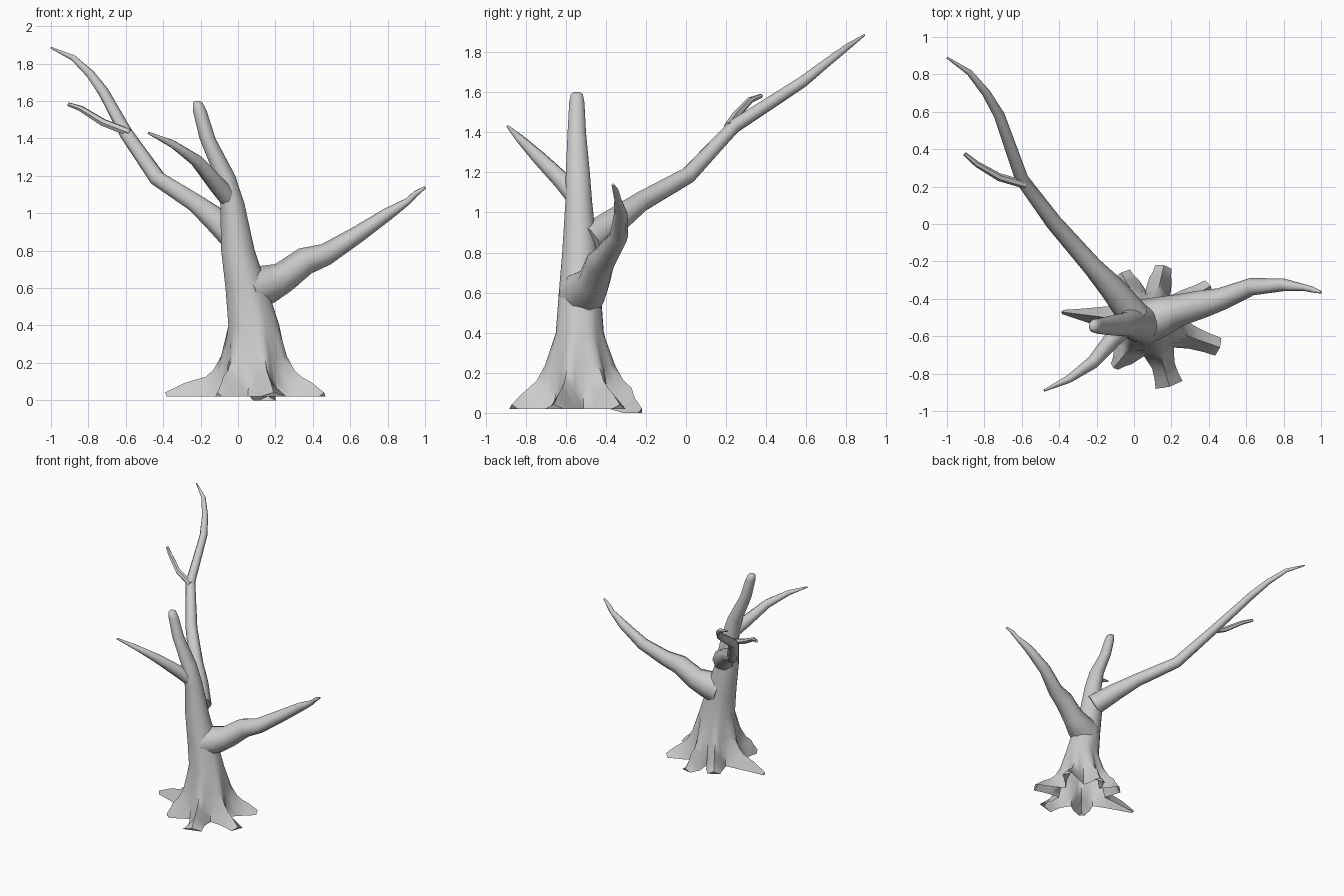
import bpy, bmesh, math
from mathutils import Vector

if "Cube" in bpy.data.objects:
    bpy.data.objects.remove(bpy.data.objects["Cube"])


def finish(name, bm, angle=50):
    bmesh.ops.recalc_face_normals(bm, faces=bm.faces)
    me = bpy.data.meshes.new(name)
    bm.to_mesh(me)
    bm.free()
    ob = bpy.data.objects.new(name, me)
    bpy.context.collection.objects.link(ob)
    bpy.ops.object.select_all(action='DESELECT')
    ob.select_set(True)
    bpy.context.view_layer.objects.active = ob
    bpy.ops.object.shade_smooth_by_angle(angle=math.radians(angle))
    return ob


def bridge(bm, a, b):
    n = len(a)
    for i in range(n):
        j = (i + 1) % n
        bm.faces.new((a[i], a[j], b[j], b[i]))


def limb(name, path, sides=8):
    """Tapered tube along (x, y, z, radius) points."""
    bm = bmesh.new()
    pts = [Vector(p[:3]) for p in path]
    rings = []
    for i, p in enumerate(pts):
        t = (pts[min(i + 1, len(pts) - 1)] - pts[max(i - 1, 0)]).normalized()
        u = t.cross(Vector((0, 0, 1))).normalized()
        v = u.cross(t)
        r = path[i][3]
        rings.append([bm.verts.new(p + r * (math.cos(a) * u + math.sin(a) * v))
                      for a in (2 * math.pi * k / sides for k in range(sides))])
    for a, b in zip(rings, rings[1:]):
        bridge(bm, a, b)
    bm.faces.new(rings[0])
    bm.faces.new(rings[-1])
    return finish(name, bm)


# Trunk with flared roots, open underneath
C = Vector((0.09, -0.53, 0))
# root tips: x, y, half width at tip, ground height
ROOTS = [(0.41, -0.33, 0.04, 0.02), (0.16, -0.22, 0.045, 0.0),
         (-0.07, -0.26, 0.05, 0.02), (-0.39, -0.47, 0.012, 0.02),
         (-0.11, -0.77, 0.025, 0.02), (0.19, -0.87, 0.075, 0.02),
         (0.46, -0.66, 0.05, 0.02)]
# trunk rings: z, centre x, centre y, radius x, radius y
TRUNK = [(0.4, 0.085, -0.53, 0.137, 0.12), (0.6, 0.045, -0.53, 0.112, 0.105),
         (0.8, 0.0, -0.53, 0.09, 0.088), (1.05, -0.03, -0.535, 0.065, 0.067),
         (1.2, -0.07, -0.54, 0.056, 0.06), (1.4, -0.163, -0.545, 0.043, 0.046),
         (1.55, -0.205, -0.545, 0.037, 0.038), (1.59, -0.215, -0.545, 0.027, 0.03),
         (1.6, -0.218, -0.545, 0.014, 0.015)]

bm = bmesh.new()
info = []
for x, y, w, g in ROOTS:
    d = Vector((x, y, 0)) - C
    info.append((math.atan2(d.y, d.x) % (2 * math.pi), d.length, w, g))

angles = []
for i, (a, *_r) in enumerate(info):
    nxt = info[(i + 1) % len(info)][0]
    gap = (nxt - a) % (2 * math.pi)
    angles += [a - 0.2, a, a + 0.2, a + gap / 2]


def polar(a, r, z, lateral=0.0):
    return C + Vector((r * math.cos(a) - lateral * math.sin(a),
                       r * math.sin(a) + lateral * math.cos(a), z))


rings = [[bm.verts.new((cx + rx * math.cos(a), cy + ry * math.sin(a), z))
          for a in angles] for z, cx, cy, rx, ry in TRUNK]
for a, b in zip(rings, rings[1:]):
    bridge(bm, a, b)
bm.faces.new(rings[-1])

# flare rings: (radius, z) for edge, crest, valley
flare = [((0.168, 0.23), (0.182, 0.235), (0.152, 0.23)),
         ((0.195, 0.11), (0.225, 0.16), (0.163, 0.11))]
prev = rings[0]
for e, c, v in flare:
    ring = [bm.verts.new(polar(a, *(e, c, e, v)[i % 4])) for i, a in enumerate(angles)]
    bridge(bm, prev, ring)
    prev = ring

# ground ring, then each root runs out to its tip
ground = []
for i, (a, R, w, g) in enumerate(info):
    r = 0.235
    ground += [bm.verts.new(polar(a, r, g, -0.062)), bm.verts.new(polar(a, r + 0.03, 0.125)),
               bm.verts.new(polar(a, r, g, 0.062)),
               bm.verts.new(polar(angles[4 * i + 3], 0.18, 0.02))]
bridge(bm, prev, ground)
for i, (a, R, w, g) in enumerate(info):
    last = ground[4 * i:4 * i + 3]
    for f, h, wid in ((0.55, 0.075, (w + 0.055) / 2), (1.0, 0.022, w)):
        r = 0.235 + (R - 0.235) * f
        row = [bm.verts.new(polar(a, r - 0.01, g, -wid)), bm.verts.new(polar(a, r, g + h)),
               bm.verts.new(polar(a, r - 0.01, g, wid))]
        for k in (0, 1):
            bm.faces.new((last[k], last[k + 1], row[k + 1], row[k]))
        last = row
    bm.faces.new(last)
finish("trunk_and_roots", bm, 60)

# Branches
limb("long_back_branch", [
    (0.0, -0.49, 0.86, 0.085), (-0.11, -0.35, 0.96, 0.07), (-0.22, -0.23, 1.05, 0.053),
    (-0.43, 0.01, 1.185, 0.044), (-0.6, 0.24, 1.43, 0.036), (-0.72, 0.58, 1.65, 0.029),
    (-0.79, 0.7, 1.745, 0.023), (-0.88, 0.81, 1.83, 0.016), (-1.0, 0.89, 1.885, 0.005)])
limb("back_twig", [
    (-0.58, 0.21, 1.43, 0.022), (-0.72, 0.25, 1.485, 0.021),
    (-0.84, 0.32, 1.56, 0.016), (-0.905, 0.375, 1.582, 0.011)], 6)
limb("front_left_branch", [
    (-0.04, -0.54, 1.07, 0.052), (-0.11, -0.61, 1.15, 0.047), (-0.22, -0.74, 1.28, 0.035),
    (-0.35, -0.83, 1.37, 0.021), (-0.48, -0.89, 1.43, 0.006)])
limb("right_branch", [
    (0.06, -0.52, 0.59, 0.12), (0.16, -0.49, 0.62, 0.105), (0.24, -0.46, 0.655, 0.085),
    (0.36, -0.43, 0.745, 0.075), (0.47, -0.4, 0.78, 0.06), (0.63, -0.335, 0.88, 0.047),
    (0.8, -0.325, 0.995, 0.034), (0.91, -0.34, 1.065, 0.018), (0.95, -0.35, 1.105, 0.016),
    (1.0, -0.365, 1.138, 0.007)])
